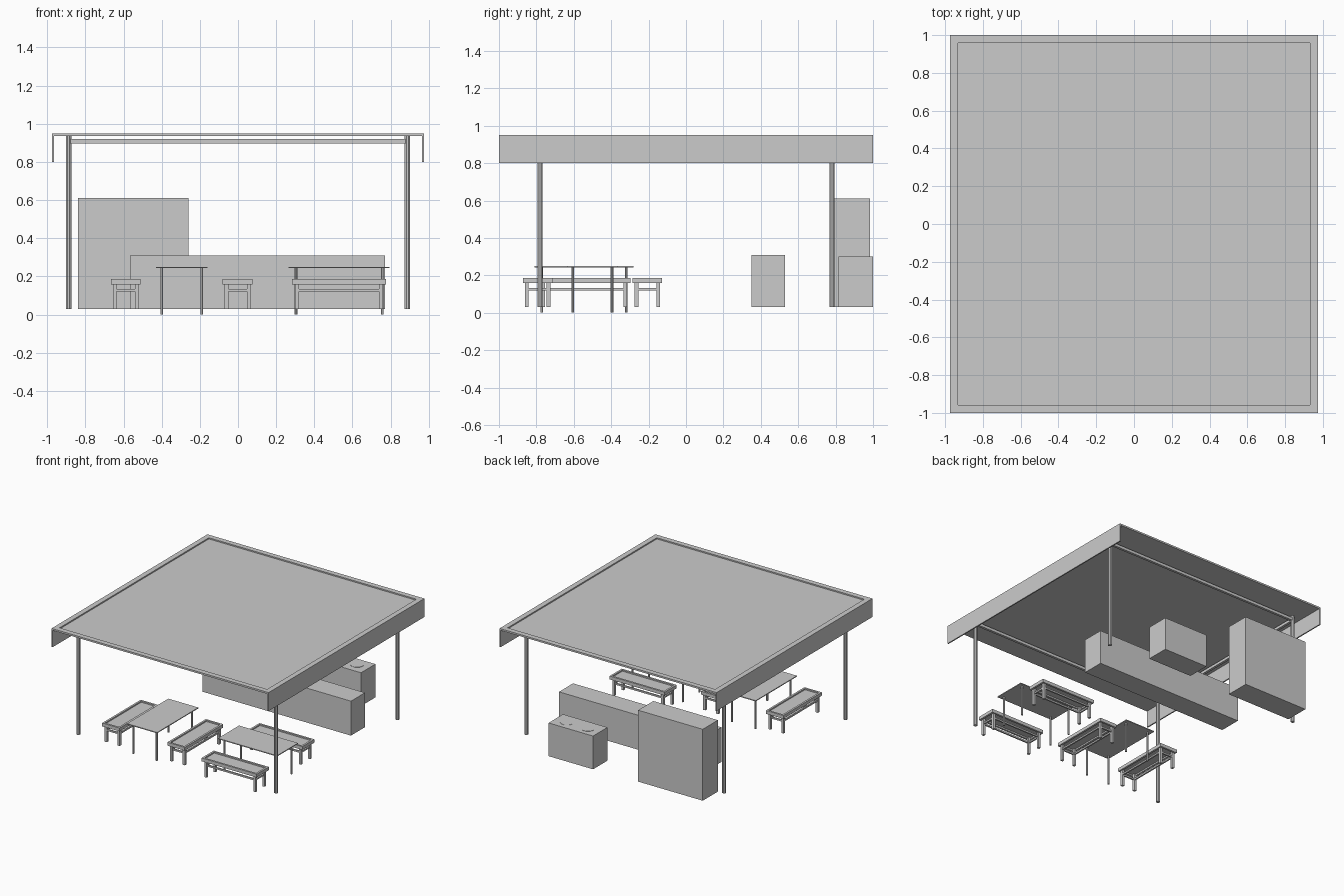
import bpy, bmesh, math
from mathutils import Matrix, Vector

if "Cube" in bpy.data.objects:
    bpy.data.objects.remove(bpy.data.objects["Cube"])


def finish(name, bm):
    me = bpy.data.meshes.new(name)
    bm.to_mesh(me)
    bm.free()
    ob = bpy.data.objects.new(name, me)
    bpy.context.collection.objects.link(ob)
    return ob


def add_box(bm, x0, x1, y0, y1, z0, z1):
    m = Matrix.Translation(((x0 + x1) / 2, (y0 + y1) / 2, (z0 + z1) / 2))
    m = m @ Matrix.Diagonal((x1 - x0, y1 - y0, z1 - z0, 1))
    return bmesh.ops.create_cube(bm, size=1, matrix=m)["verts"]


def add_post(bm, x, y, z0, z1, r, sides=8):
    m = Matrix.Translation((x, y, (z0 + z1) / 2)) @ Matrix.Rotation(math.pi / sides, 4, 'Z')
    bmesh.ops.create_cone(bm, cap_ends=True, segments=sides, radius1=r, radius2=r,
                          depth=z1 - z0, matrix=m)


def box(name, *dims):
    bm = bmesh.new()
    add_box(bm, *dims)
    return finish(name, bm)


def place(ob, x, y, turned):
    ob.location = (x, y, 0)
    ob.rotation_euler.z = math.pi / 2 if turned else 0


# Roof slab with a shallow recessed panel on top
bm = bmesh.new()
add_box(bm, -0.975, 0.975, -1, 1, 0.936, 0.95)
bm.faces.ensure_lookup_table()
top = max(bm.faces, key=lambda f: f.calc_center_median().z)
bmesh.ops.inset_region(bm, faces=[top], thickness=0.06)
lowered = bmesh.ops.extrude_discrete_faces(bm, faces=[top])["faces"][0]
bmesh.ops.translate(bm, verts=lowered.verts, vec=Vector((0, 0, -0.01)))
finish("roof", bm)

# Side fascias, posts and the beams between posts
PX, PY = 0.888, 0.78
for s, side in ((-1, "left"), (1, "right")):
    a, b = sorted((s * 0.975, s * 0.965))
    box(side + "_fascia", a, b, -1, 1, 0.80, 0.94)
    box(side + "_beam", s * PX - 0.01, s * PX + 0.01, -PY, PY, 0.897, 0.92)
for s, side in ((-1, "front"), (1, "back")):
    box(side + "_beam", -PX, PX, s * PY - 0.01, s * PY + 0.01, 0.897, 0.92)
    for x in (-PX, PX):
        bm = bmesh.new()
        add_post(bm, x, s * PY, 0.03, 0.94, 0.015)
        finish(side + "_post", bm)

# Kitchen blocks
box("tall_cabinet", -0.84, -0.26, 0.79, 0.985, 0.03, 0.61)
box("counter", -0.565, 0.77, 0.35, 0.53, 0.03, 0.31)
box("stove", 0.135, 0.535, 0.815, 1.0, 0.03, 0.30)
for x in (0.24, 0.43):
    bm = bmesh.new()
    add_post(bm, x, 0.915, 0.299, 0.302, 0.05, 16)
    finish("burner", bm)


# Table: thin top on four slim legs, long axis on x
def table(x, y, turned):
    bm = bmesh.new()
    add_box(bm, -0.265, 0.265, -0.135, 0.135, 0.243, 0.25)
    for i in (-1, 1):
        for j in (-1, 1):
            add_post(bm, i * 0.226, j * 0.105, 0, 0.244, 0.008)
    place(finish("table", bm), x, y, turned)


# Bench: open rim with a recessed seat, legs and stretchers
def bench(x, y, turned):
    L, W, t = 0.247, 0.078, 0.016
    bm = bmesh.new()
    for s in (-1, 1):
        a, b = sorted((s * W, s * (W - t)))
        add_box(bm, -L, L, a, b, 0.158, 0.185)
        a, b = sorted((s * L, s * (L - t)))
        add_box(bm, a, b, -W + t, W - t, 0.158, 0.185)
        # stretchers
        add_box(bm, -0.21, 0.21, s * 0.058 - 0.006, s * 0.058 + 0.006, 0.12, 0.133)
        add_box(bm, s * 0.22 - 0.006, s * 0.22 + 0.006, -0.05, 0.05, 0.12, 0.133)
        for j in (-1, 1):
            add_box(bm, s * 0.22 - 0.01, s * 0.22 + 0.01,
                    j * 0.058 - 0.01, j * 0.058 + 0.01, 0.03, 0.17)
    add_box(bm, -L + t, L - t, -W + t, W - t, 0.17, 0.175)
    place(finish("bench", bm), x, y, turned)


# Two dining sets, one turned a quarter
for cx, cy, turned in ((-0.295, -0.545, True), (0.53, -0.50, False)):
    table(cx, cy, turned)
    for s in (-1, 1):
        off = s * 0.293
        bench(cx + (off if turned else 0), cy + (0 if turned else off), turned)
